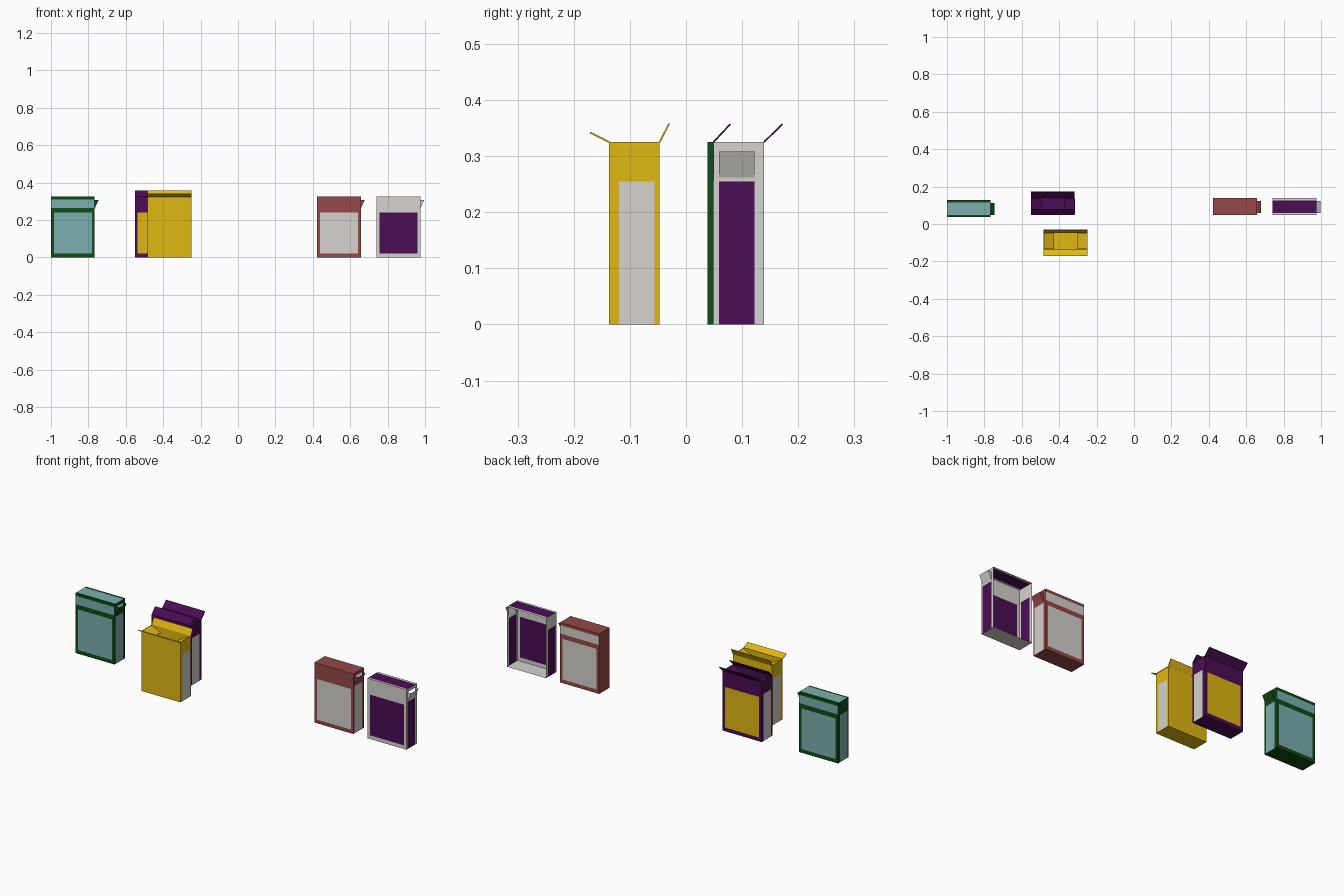
import bpy
import bmesh
from mathutils import Vector

cube = bpy.data.objects.get("Cube")
if cube:
    bpy.data.objects.remove(cube)

COLOURS = {
    "yellow": (0.75, 0.48, 0.006),
    "white": (0.67, 0.65, 0.62),
    "purple": (0.07, 0.004, 0.09),
    "green": (0.005, 0.07, 0.008),
    "teal": (0.21, 0.43, 0.43),
    "red": (0.3, 0.065, 0.065),
}
MATS = {}
for name, rgb in COLOURS.items():
    m = bpy.data.materials.new(name + " card")
    m.use_nodes = True
    m.diffuse_color = (*rgb, 1)
    m.node_tree.nodes["Principled BSDF"].inputs["Base Color"].default_value = (*rgb, 1)
    MATS[name] = m
NAMES = list(COLOURS)

W, D, H = 0.234, 0.09, 0.325          # box width, depth, height
X, Y, Z = Vector((1, 0, 0)), Vector((0, 1, 0)), Vector((0, 0, 1))


def finish(name, bm, colours):
    mesh = bpy.data.meshes.new(name)
    bm.to_mesh(mesh)
    bm.free()
    for c in colours:
        mesh.materials.append(MATS[c])
    obj = bpy.data.objects.new(name, mesh)
    bpy.context.collection.objects.link(obj)
    return obj


def quad(bm, points, index=0):
    f = bm.faces.new([bm.verts.new(p) for p in points])
    f.material_index = index


def wall(bm, origin, u, v, width, height, base, panels):
    """Flat wall split by rectangular panels (u0, u1, v0, v1, colour); None is a hole."""
    us = sorted({0, width, *(p[0] for p in panels), *(p[1] for p in panels)})
    vs = sorted({0, height, *(p[2] for p in panels), *(p[3] for p in panels)})
    for a, b in zip(us, us[1:]):
        for c, d in zip(vs, vs[1:]):
            colour = base
            for p in panels:
                if p[0] < (a + b) / 2 < p[1] and p[2] < (c + d) / 2 < p[3]:
                    colour = p[4]
            if colour:
                pts = [origin + u * s + v * t for s, t in ((a, c), (b, c), (b, d), (a, d))]
                quad(bm, pts, NAMES.index(colour))


def face_panels(colour, strip=False):
    """Main label panel, and an upper strip on some boxes."""
    if not colour:
        return []
    out = [(0.015, W - 0.015, 0.02, 0.24, colour)]
    if strip:
        out.append((0, W, 0.265, 0.31, colour))
    return out


def carton(name, x, y, base, front, back, right, left, top=None,
           front_strip=False, back_strip=False, closed=True, backless=False, side=0.01):
    o = Vector((x, y, 0))
    bm = bmesh.new()
    s0, s1 = side, side + 0.063
    wall(bm, o, X, Z, W, H, base, face_panels(front, front_strip))
    if not backless:
        wall(bm, o + X * W + Y * D, -X, Z, W, H, base, face_panels(back, back_strip))
    # side walls, with an opening behind the spout
    for ox, colour, pour in ((W, right, closed), (0, left, False)):
        panels = [(s0, s1, 0, 0.255, colour)] if colour else []
        if pour:
            panels.append((s0, s1, 0.262, 0.308, None))
        wall(bm, o + X * ox, Y, Z, D, H, base, panels)
    wall(bm, o, Y, X, D, W, base, [])
    if closed:
        wall(bm, o + Z * H, X, Y, W, D, base,
             [(0, W, 0.01, D - 0.013, top)] if top else [])
    finish(name, bm, NAMES)
    if closed:
        spout(name + "_spout", o + X * W, s0, s1, base)


def spout(name, o, y0, y1, colour):
    """Pouring spout: tilted plate with triangular cheeks, open at the top."""
    bm = bmesh.new()
    low, high, out = Z * 0.262, Z * 0.308, X * 0.021
    a, b = o + Y * y0, o + Y * y1
    quad(bm, [a + low, b + low, b + high + out, a + high + out])
    for p in (a, b):
        quad(bm, [p + low, p + high + out, p + high])
    finish(name, bm, [colour])


def flap(name, start, along, reach, colour):
    """Thin card flap hinged on a top edge."""
    bm = bmesh.new()
    quad(bm, [start, start + along, start + along + reach, start + reach])
    obj = finish(name, bm, [colour])
    mod = obj.modifiers.new("card", "SOLIDIFY")
    mod.thickness = 0.003
    mod.offset = 0


def open_flaps(name, x, y, colour, front, back):
    o = Vector((x, y, H))
    flap(name + "_front_flap", o, X * W, Vector((0, *front)), colour)
    flap(name + "_back_flap", o + Y * D, X * W, Vector((0, *back)), colour)
    for label, ox, sign in (("left", W, -1), ("right", 0, 1)):
        start = o + X * ox + Y * 0.004 - Z * 0.003
        flap(f"{name}_{label}_flap", start, Y * (D - 0.008),
             Vector((sign * 0.055, 0, -0.025)), colour)


# Closed boxes
carton("green_box", -1.0, 0.038, "green", "teal", "teal", "teal", "teal", top="teal",
       front_strip=True, back_strip=True)
carton("red_box", 0.423, 0.049, "red", "white", "white", "white", None, back_strip=True)
carton("white_box", 0.741, 0.049, "white", "purple", None, "purple", "purple",
       top="purple", backless=True)

# Open boxes
carton("purple_box", -0.551, 0.049, "purple", "yellow", "yellow", "white", "white",
       closed=False)
open_flaps("purple_box", -0.551, 0.049, "purple", (0.03, 0.032), (0.033, 0.032))
carton("yellow_box", -0.483, -0.137, "yellow", None, None, "white", "white",
       closed=False, side=0.018)
open_flaps("yellow_box", -0.483, -0.137, "yellow", (-0.034, 0.017), (0.017, 0.033))
